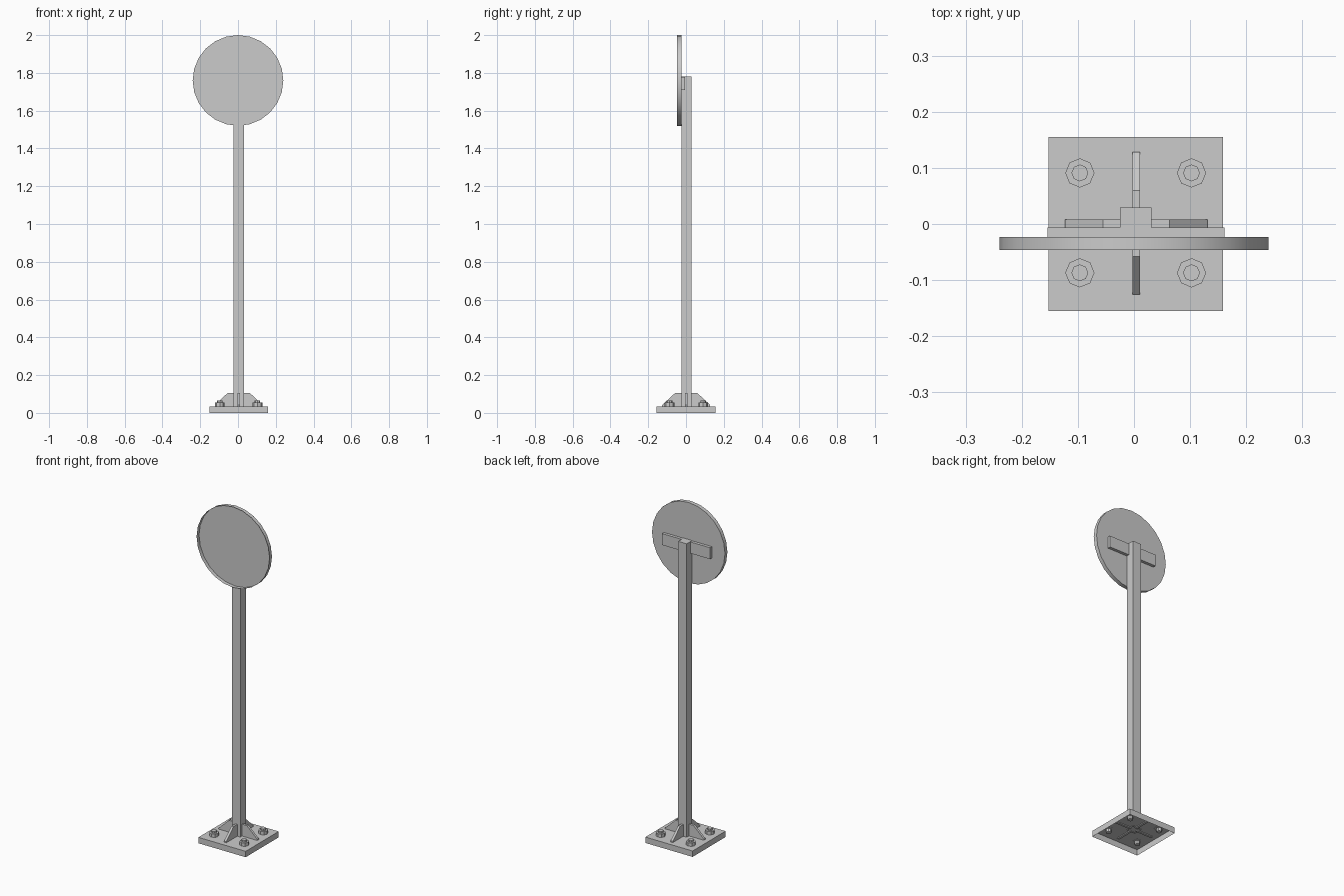
import bpy, bmesh
from math import pi
from mathutils import Matrix, Vector

if "Cube" in bpy.data.objects:
    bpy.data.objects.remove(bpy.data.objects["Cube"])


def finish(name, bm, smooth=False):
    me = bpy.data.meshes.new(name)
    bm.to_mesh(me)
    bm.free()
    ob = bpy.data.objects.new(name, me)
    bpy.context.collection.objects.link(ob)
    if smooth:
        bpy.context.view_layer.objects.active = ob
        ob.select_set(True)
        bpy.ops.object.shade_smooth_by_angle(angle=pi / 6)
        ob.select_set(False)
    return ob


def drop_faces(bm, direction):
    d = Vector(direction)
    bm.normal_update()
    faces = [f for f in bm.faces if f.normal.dot(d) > 0.99]
    bmesh.ops.delete(bm, geom=faces, context='FACES')


def box(name, lo, hi, open_side=None):
    lo, hi = Vector(lo), Vector(hi)
    bm = bmesh.new()
    m = Matrix.Translation((lo + hi) / 2) @ Matrix.Diagonal((*(hi - lo), 1))
    bmesh.ops.create_cube(bm, size=1, matrix=m)
    if open_side:
        drop_faces(bm, open_side)
    return finish(name, bm)


def cylinder(bm, sides, r, z0, z1, matrix):
    m = matrix @ Matrix.Translation((0, 0, (z0 + z1) / 2))
    bmesh.ops.create_cone(bm, cap_ends=True, segments=sides, radius1=r,
                          radius2=r, depth=z1 - z0, matrix=m)


CX = 0.003

# hollow base plate, open underneath, and square post
box("base_plate", (-0.152, -0.155, 0), (0.159, 0.155, 0.035), (0, 0, -1))
box("post", (-0.025, -0.0225, 0.03), (0.031, 0.029, 1.78), (0, 0, -1))

# four gussets around the post foot
profile = [(0.02, 0.03), (0.127, 0.03), (0.127, 0.042), (0.059, 0.105), (0.02, 0.105)]
for i in range(4):
    bm = bmesh.new()
    face = bm.faces.new([bm.verts.new((x, -0.007, z)) for x, z in profile])
    ext = bmesh.ops.extrude_face_region(bm, geom=[face])
    verts = [v for v in ext["geom"] if isinstance(v, bmesh.types.BMVert)]
    bmesh.ops.translate(bm, verts=verts, vec=(0, 0.014, 0))
    bmesh.ops.recalc_face_normals(bm, faces=bm.faces[:])
    bm.transform(Matrix.Translation((CX + 0.001, 0.001, 0)) @ Matrix.Rotation(i * pi / 2, 4, 'Z'))
    finish(f"gusset_{i + 1}", bm)

# anchor bolts with nuts
for sx in (-1, 1):
    for sy in (-1, 1):
        bm = bmesh.new()
        at = Matrix.Translation((CX + sx * 0.0995, 0.002 + sy * 0.089, 0))
        cylinder(bm, 8, 0.026, 0.034, 0.055, at)
        cylinder(bm, 8, 0.015, 0.015, 0.066, at)
        finish("anchor_bolt", bm)

# round sign: shallow dish open to the front
bm = bmesh.new()
to_front = Matrix.Translation((0, 0, 1.76)) @ Matrix.Rotation(pi / 2, 4, 'X')
cylinder(bm, 24, 0.24, 0.0235, 0.0465, to_front)
drop_faces(bm, (0, -1, 0))
finish("sign_disc", bm, smooth=True)

# mounting bar behind the sign
box("mounting_bar", (-0.154, -0.0235, 1.71), (0.161, -0.006, 1.778))
